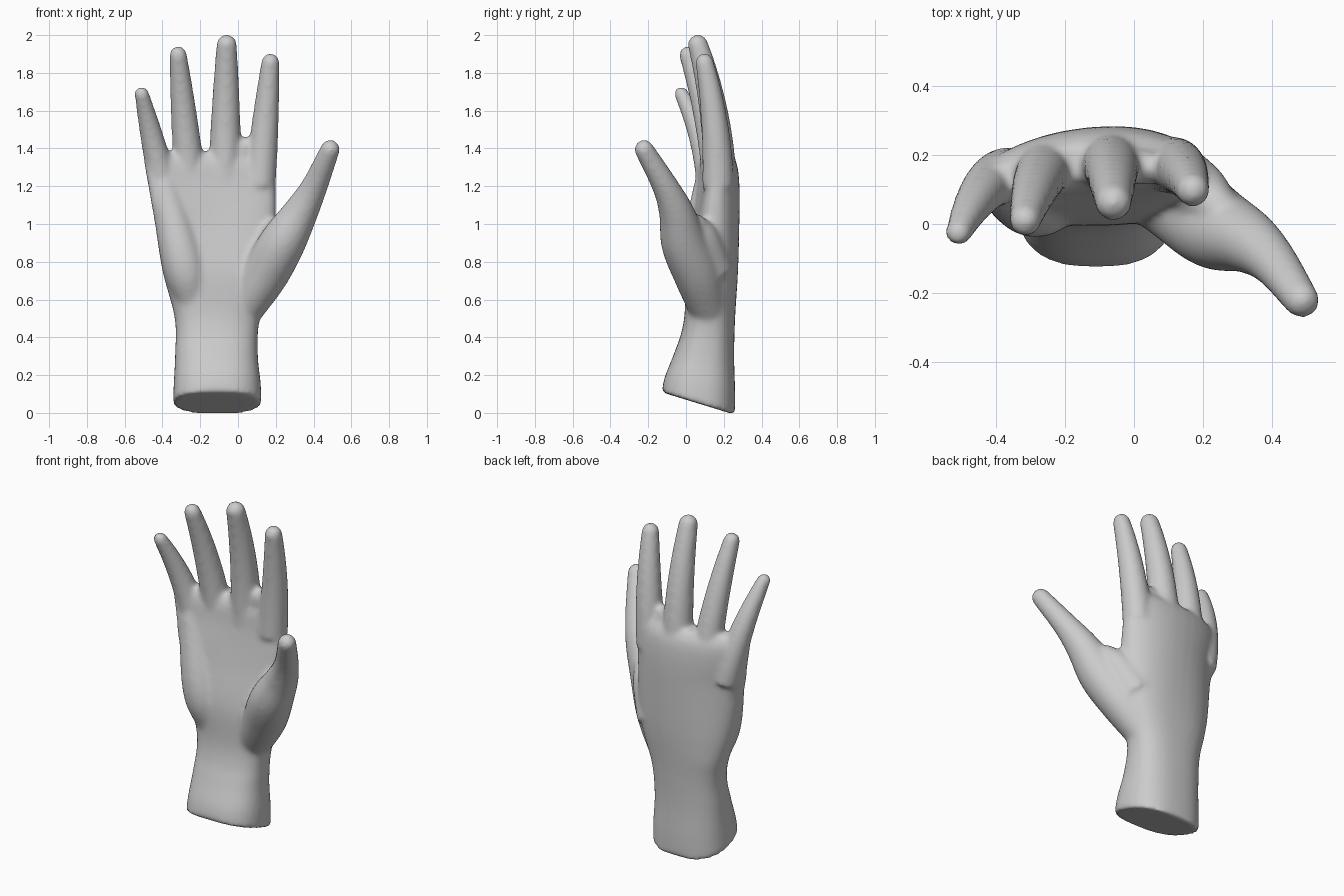
import bpy, bmesh, math
from mathutils import Vector

cube = bpy.data.objects.get("Cube")
if cube:
    bpy.data.objects.remove(cube, do_unlink=True)

SIDES = 40
ANGLES = [math.tau * i / SIDES for i in range(SIDES)]


def spline(points, steps=6):
    """Smooth curve through points of any dimension."""
    knots = [Vector(point) for point in points]
    knots = [knots[0] * 2 - knots[1]] + knots + [knots[-1] * 2 - knots[-2]]
    curve = []
    for a, b, c, d in zip(knots, knots[1:], knots[2:], knots[3:]):
        for i in range(steps):
            t = i / steps
            curve.append((b * 2 + (c - a) * t + (a * 2 - b * 5 + c * 4 - d) * t ** 2
                          + (b * 3 - a - c * 3 + d) * t ** 3) / 2)
    return curve + [knots[-2]]


def skin(bm, rings):
    """Closed surface through a list of rings."""
    loops = [[bm.verts.new(point) for point in ring] for ring in rings]
    for lower, upper in zip(loops, loops[1:]):
        for i in range(SIDES):
            j = (i + 1) % SIDES
            bm.faces.new((lower[i], lower[j], upper[j], upper[i]))
    bm.faces.new(loops[0][::-1])
    bm.faces.new(loops[-1])


def tube(bm, path):
    """Round limb along (x, y, z, radius) with a domed tip."""
    centres = [point.xyz for point in path]
    radii = [point[3] + 0.004 for point in path]
    last = len(path) - 1
    tangents = [(centres[min(i + 1, last)] - centres[max(i - 1, 0)]).normalized()
                for i in range(len(path))]
    end, heading, radius = centres[-1], tangents[-1], radii[-1]
    for k in range(1, 7):
        swing = k * math.radians(14)
        centres.append(end + heading * radius * math.sin(swing))
        radii.append(radius * math.cos(swing))
        tangents.append(heading)
    rings = []
    for centre, radius, tangent in zip(centres, radii, tangents):
        side = Vector((0, 1, 0)).cross(tangent).normalized()
        front = tangent.cross(side)
        rings.append([centre + radius * (side * math.cos(a) + front * math.sin(a)) for a in ANGLES])
    skin(bm, rings)


def finger(bm, root, tip, curl):
    """Tapered finger from root to tip, bowed towards the back of the hand."""
    bow = Vector((0, curl, 0, 0.005))
    path = []
    for i in range(17):
        t = i / 16
        path.append(Vector(root).lerp(Vector(tip), t) + bow * 4 * t * (1 - t))
    tube(bm, path)


def squircle(value):
    return math.copysign(abs(value) ** 0.8, value)


def palm_ring(z, right, left, front, back):
    """Squarish section, arched across the palm and slanted at the wrist cut."""
    arch = 0.055 * min(max((z - 0.6) / 0.5, 0), 1)
    slant = 0.3 * max(0, 1 - z / 0.4)
    ring = []
    for a in ANGLES:
        u, v = squircle(math.cos(a)), squircle(math.sin(a))
        depth = (back - front) / 2
        x = (right + left) / 2 + u * (left - right) / 2
        y = front + depth + v * depth
        ring.append((x, y - arch * u * (u - 0.6), z + slant * (back - y)))
    return ring


bm = bmesh.new()

# Wrist and palm sections: height, right, left, front, back
palm = [
    (-0.01, -0.345, 0.125, -0.13, 0.26),
    (0.12, -0.34, 0.12, -0.11, 0.26),
    (0.3, -0.333, 0.105, -0.06, 0.255),
    (0.5, -0.335, 0.115, -0.01, 0.26),
    (0.75, -0.4, 0.19, 0, 0.275),
    (1, -0.44, 0.2, 0.05, 0.28),
    (1.2, -0.475, 0.2, 0.085, 0.28),
    (1.32, -0.495, 0.2, 0.1, 0.265),
    (1.38, -0.49, 0.195, 0.13, 0.23),
]
skin(bm, [palm_ring(*section) for section in spline(palm)])

# Four fingers: root and tip as x, y, z, radius
finger(bm, (0.115, 0.17, 1.2, 0.08), (0.172, 0.098, 1.855, 0.045), 0.018)
finger(bm, (-0.07, 0.18, 1.2, 0.085), (-0.06, 0.063, 1.95, 0.05), 0.028)
finger(bm, (-0.25, 0.17, 1.2, 0.08), (-0.317, 0.01, 1.895, 0.043), 0.025)
finger(bm, (-0.37, 0.14, 1.1, 0.08), (-0.51, -0.025, 1.69, 0.035), 0.038)

# Thumb
tube(bm, spline([(0.03, 0.12, 0.55, 0.1), (0.14, 0.06, 0.73, 0.12), (0.235, -0.01, 0.9, 0.118),
                 (0.33, -0.05, 1.06, 0.09), (0.405, -0.11, 1.2, 0.066), (0.488, -0.222, 1.395, 0.048)]))

# Webs beside the thumb and index finger
tube(bm, spline([(0.1, 0.15, 0.75, 0.1), (0.19, 0.09, 0.92, 0.085), (0.24, 0.05, 0.99, 0.06)]))
tube(bm, spline([(0.01, 0.18, 1.3, 0.06), (0.035, 0.165, 1.41, 0.045)]))

# Fleshy heel below the little finger
tube(bm, spline([(-0.24, 0.1, 0.6, 0.09), (-0.29, 0.075, 0.8, 0.11), (-0.39, 0.12, 1.2, 0.075)]))

bmesh.ops.recalc_face_normals(bm, faces=bm.faces)
mesh = bpy.data.meshes.new("hand")
bm.to_mesh(mesh)
bm.free()
hand = bpy.data.objects.new("hand", mesh)
bpy.context.collection.objects.link(hand)
bpy.context.view_layer.objects.active = hand
hand.select_set(True)

# Fuse the parts into one skin and soften the joins
fuse = hand.modifiers.new("fuse", "REMESH")
fuse.mode = "VOXEL"
fuse.voxel_size = 0.013
soften = hand.modifiers.new("soften", "SMOOTH")
soften.factor = 0.5
soften.iterations = 12
for name in ("fuse", "soften"):
    bpy.ops.object.modifier_apply(modifier=name)

# Plain grey skin
grey = bpy.data.materials.new("plain grey")
grey.use_nodes = True
colour = (0.6, 0.6, 0.6, 1)
grey.diffuse_color = colour
grey.node_tree.nodes["Principled BSDF"].inputs["Base Color"].default_value = colour
hand.data.materials.clear()
hand.data.materials.append(grey)
bpy.ops.object.shade_smooth_by_angle(angle=math.radians(50))
